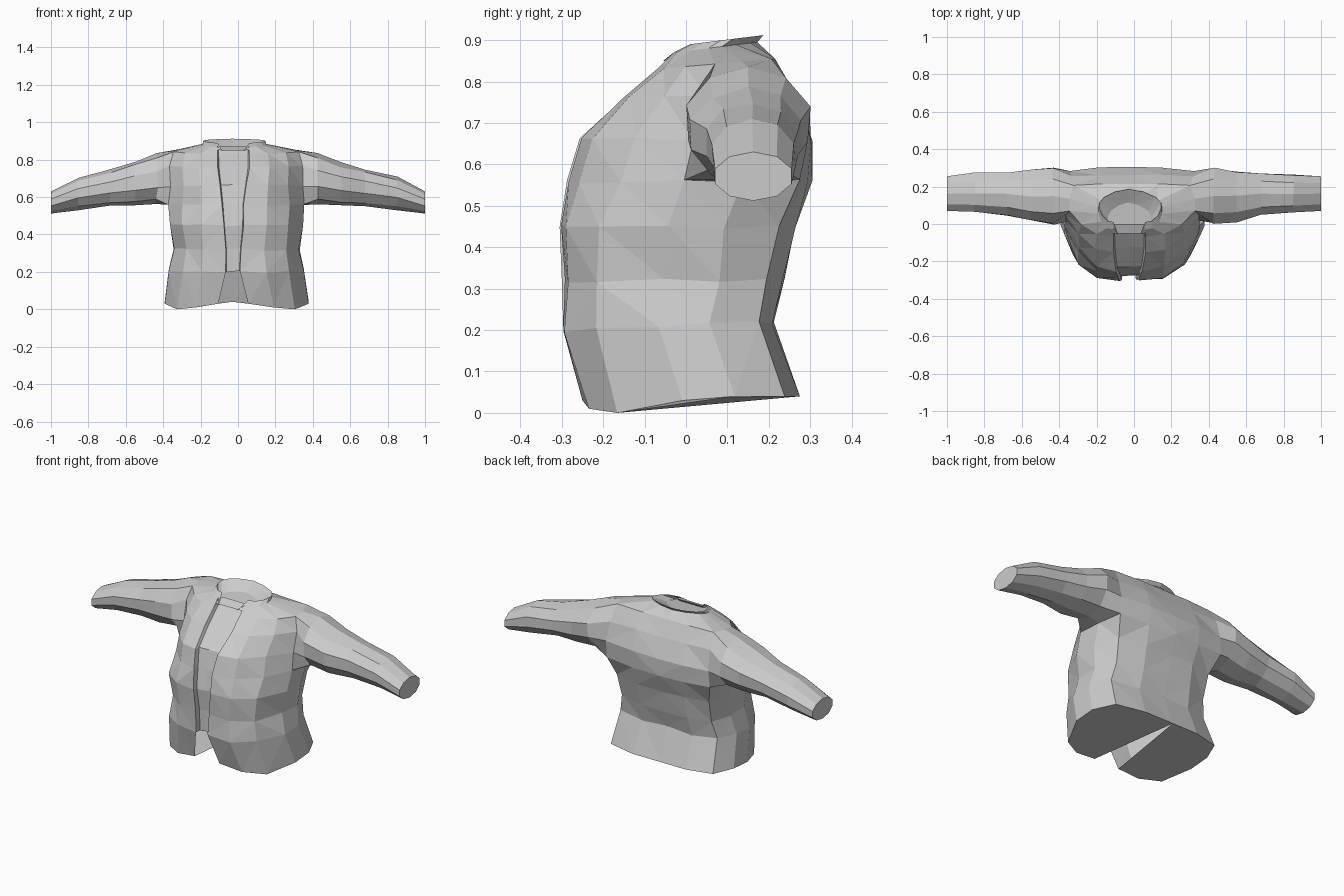
import bpy, bmesh, math
from mathutils import Matrix, noise

if "Cube" in bpy.data.objects:
    bpy.data.objects.remove(bpy.data.objects["Cube"])

# Horizontal sections: z front, z back, half gap, half width, y front, y back
RINGS = [
    (.02, .04, .080, .385, -.250, .275),   # hem
    (.20, .22, .038, .360, -.300, .210),
    (.32, .32, .040, .335, -.298, .235),
    (.45, .45, .050, .352, -.305, .265),
    (.56, .56, .060, .362, -.290, .297),
    (.66, .66, .070, .358, -.260, .305),
    (.76, .77, .080, .355, -.155, .265),
    (.83, .855, .085, .335, -.070, .215),
    (.87, .895, .085, .170, -.030, .172),  # collar base
    (.89, .912, .085, .165, .010, .187),   # collar top
    (.85, .87, .060, .115, -.055, .115),   # inner neckline
]
# Half outline from front opening round to centre back: width share, depth share
WAIST = [(0, 0), (.42, .03), (.77, .16), (1, .46), (1, .70), (.86, .93), (.45, 1), (0, 1)]
CHEST = [(0, 0), (.38, .06), (.74, .24), (1, .49), (1, .72), (.93, .97), (.45, 1), (0, 1)]
NECK = [(0, 0), (.42, .04), (.8, .2), (1, .42), (1, .58), (.84, .75), (.45, .92), (0, 1)]
HEM = [.03, .01, 0, .03, .04, .04, .04, .04]
# Sleeve sections: x, y front, y back, z bottom, z top
SLEEVE = [
    (.43, .000, .298, .560, .835),
    (.55, .012, .282, .553, .788),
    (.68, .048, .272, .553, .748),
    (.85, .062, .268, .535, .705),
    (1.0, .070, .255, .512, .630),
]


def section(r):
    """Points of one half section, from the opening to the centre back."""
    zf, zb, g, w, yf, yb = RINGS[r]
    outline = WAIST if r < 4 else CHEST if r < 8 else NECK
    pts = []
    for c, (u, v) in enumerate(outline):
        x = g + (w - g) * u if c < 4 else w * u
        z = HEM[c] if r == 0 else zf + (zb - zf) * v
        pts.append((x, yf + (yb - yf) * v, z))
    return pts


def strip(bm, a, b):
    """Join two rows of vertices with quads."""
    for i in range(len(a) - 1):
        bm.faces.new((a[i], a[i + 1], b[i + 1], b[i]))


def finish(bm, name):
    """Mirror the half, crease it a little and shift the opening off centre."""
    bmesh.ops.mirror(bm, geom=bm.verts[:] + bm.edges[:] + bm.faces[:],
                     matrix=Matrix.Identity(4), merge_dist=.0005, axis='X')
    bmesh.ops.recalc_face_normals(bm, faces=bm.faces[:])
    for v in bm.verts:
        p = v.co.copy()
        if .1 < p.z < .8 and abs(p.x) < .9:
            v.co += noise.noise_vector(p * 7) * .012
        v.co.x -= .03 * max(0, 1 - abs(p.x) / .5)
        v.co.y = max(-.305, min(.305, v.co.y))
    me = bpy.data.meshes.new(name)
    bm.to_mesh(me)
    bm.free()
    ob = bpy.data.objects.new(name, me)
    bpy.context.collection.objects.link(ob)


# Jacket body and collar
bm = bmesh.new()
rows = [[bm.verts.new(p) for p in section(r)] for r in range(len(RINGS))]
for r in range(len(rows) - 1):
    a, b = rows[r], rows[r + 1]
    if 4 <= r < 7:                       # leave the armhole open
        strip(bm, a[:4], b[:4])
        strip(bm, a[5:], b[5:])
    else:
        strip(bm, a, b)
bmesh.ops.triangulate(bm, faces=bm.faces[:])

# Closed hem, one panel per side with a notch at the opening
bm.faces.new(rows[0][::-1])

# Sleeve grown from the armhole, closed at the cuff
loop = rows[4][3:6] + [rows[5][5], rows[6][5]] + rows[7][3:6][::-1] + [rows[6][3], rows[5][3]]
for x, y0, y1, z0, z1 in SLEEVE:
    new = []
    for i in range(10):
        a = math.radians(234 + 36 * i)
        new.append(bm.verts.new((x, (y0 + y1) / 2 + (y1 - y0) / 2 * math.cos(a) / .951,
                                 (z0 + z1) / 2 + (z1 - z0) / 2 * math.sin(a))))
    strip(bm, loop + loop[:1], new + new[:1])
    loop = new
bm.faces.new(loop)

# Armhole rows span columns 3-5, so columns 3-4 and 4-5 are both replaced by the sleeve
finish(bm, "jacket")

# Shirt panel set back in the opening, with the neck closed over
bm = bmesh.new()
prev = None
for r in list(range(1, 9)) + [10]:
    zf, zb, g, w, yf, yb = RINGS[r]
    d = .004 if r == 10 else .03
    row = [bm.verts.new(p) for p in ((g, yf, zf), (g * .92, yf + d, zf), (0, yf + d, zf))]
    if prev:
        strip(bm, row, prev)
    prev = row
bm.faces.new(prev[::-1] + [bm.verts.new(p) for p in section(10)[1:]])
finish(bm, "shirt")
